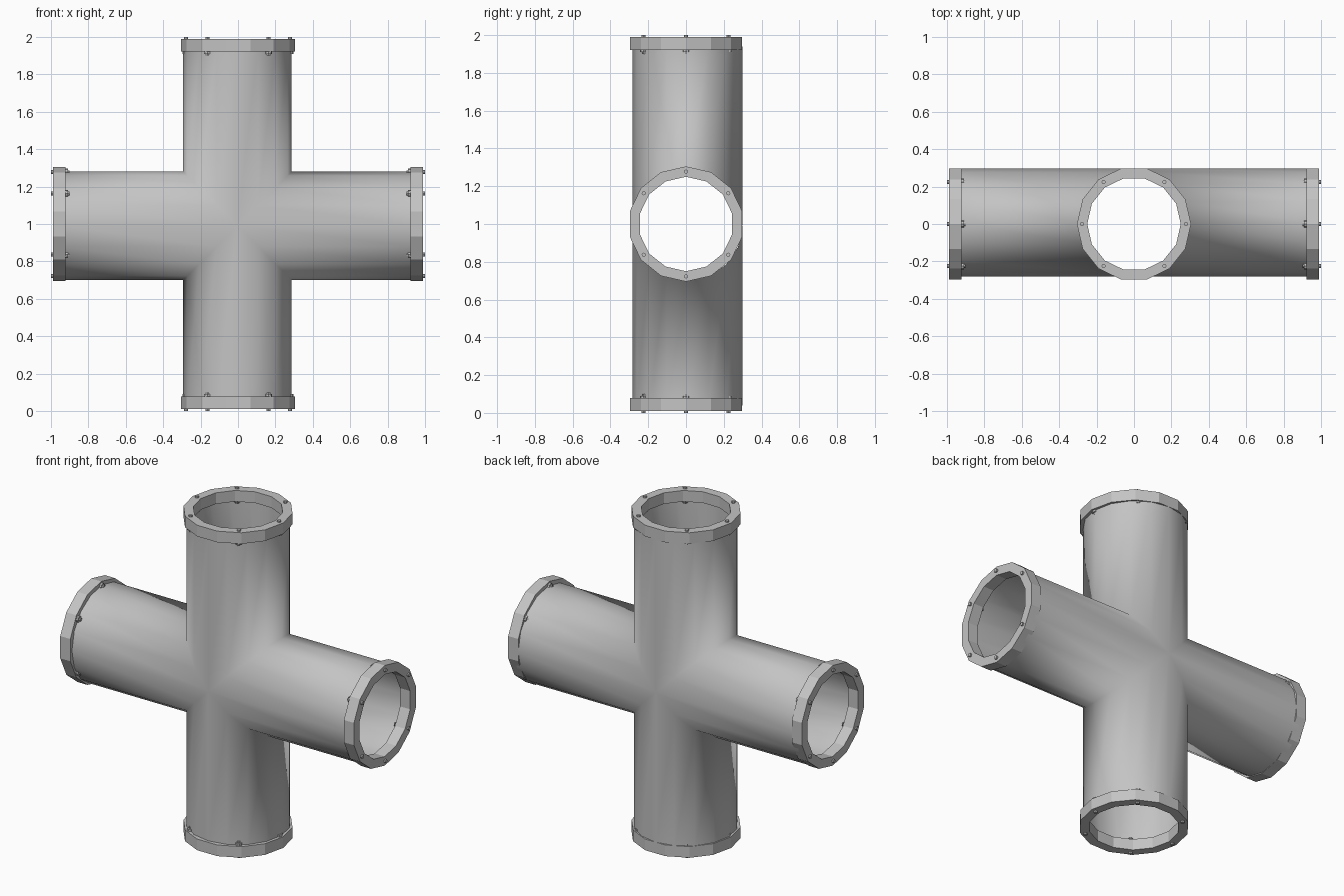
import bpy, bmesh, math
from mathutils import Matrix, Vector

cube = bpy.data.objects.get("Cube")
if cube:
    bpy.data.objects.remove(cube)

CENTER = Vector((0, 0, 1))
SIDES = 16
PIPE_R = 0.29
FLANGE_SIDES = 14
BOLT_ANGLES = (0, 54, 126, 180, 234, 306)

steel = bpy.data.materials.new("grey steel")
steel.use_nodes = True
steel.diffuse_color = (0.55, 0.55, 0.55, 1)
steel.node_tree.nodes["Principled BSDF"].inputs["Base Color"].default_value = (0.55, 0.55, 0.55, 1)


def arm_point(turn, u, v, axial):
    """Point on an arm; the top arm is turned about y to give the others."""
    return Matrix.Rotation(turn, 3, 'Y') @ Vector((u, v, axial))


def finish(bm, name, location, angle):
    bmesh.ops.recalc_face_normals(bm, faces=bm.faces)
    mesh = bpy.data.meshes.new(name)
    bm.to_mesh(mesh)
    bm.free()
    mesh.materials.append(steel)
    obj = bpy.data.objects.new(name, mesh)
    obj.location = location
    bpy.context.collection.objects.link(obj)
    bpy.ops.object.select_all(action='DESELECT')
    obj.select_set(True)
    bpy.context.view_layer.objects.active = obj
    bpy.ops.object.shade_smooth_by_angle(angle=math.radians(angle))
    return obj


def lathe(bm, turn, profile, sides, center=(0, 0), closed=False):
    """Revolve (radius, axial) points round the axis of one arm."""
    rings = []
    for r, a in profile:
        angles = [math.tau * i / sides for i in range(sides)]
        rings.append([bm.verts.new(arm_point(turn, center[0] + r * math.cos(t),
                                             center[1] + r * math.sin(t), a)) for t in angles])
    pairs = list(zip(rings, rings[1:]))
    if closed:
        pairs.append((rings[-1], rings[0]))
    else:
        bm.faces.new(rings[0])
        bm.faces.new(rings[-1])
    for low, high in pairs:
        for i in range(sides):
            j = (i + 1) % sides
            bm.faces.new((low[i], low[j], high[j], high[i]))


turns = [math.pi / 2 * k for k in range(4)]

# Hollow crossing pipes, mitred where the four arms meet
bm = bmesh.new()
for turn in turns:
    inner, outer = [], []
    for i in range(SIDES):
        t = math.tau * i / SIDES
        u, v = PIPE_R * math.cos(t), PIPE_R * math.sin(t)
        inner.append(bm.verts.new(arm_point(turn, u, v, abs(u))))
        outer.append(bm.verts.new(arm_point(turn, u, v, 0.95)))
    for i in range(SIDES):
        j = (i + 1) % SIDES
        bm.faces.new((inner[i], inner[j], outer[j], outer[i]))
bmesh.ops.remove_doubles(bm, verts=bm.verts, dist=0.001)
finish(bm, "cross_pipe", CENTER + Vector((-0.003, 0.008, -0.01)), 180)

# End flanges with their through bolts
for turn, side in zip(turns, ("top", "left", "bottom", "right")):
    bm = bmesh.new()
    lathe(bm, turn, [(0.25, 0.922), (0.305, 0.922), (0.305, 0.99), (0.25, 0.99)],
          FLANGE_SIDES, closed=True)
    finish(bm, side + "_flange", CENTER, 20)

    bm = bmesh.new()
    for deg in BOLT_ANGLES:
        a = math.radians(deg)
        lathe(bm, turn, [(0.01, 0.9), (0.01, 0.91), (0.019, 0.91), (0.019, 0.93),
                         (0.011, 0.93), (0.011, 1.0)],
              8, center=(0.277 * math.cos(a), 0.277 * math.sin(a)))
    finish(bm, side + "_bolts", CENTER, 30)
